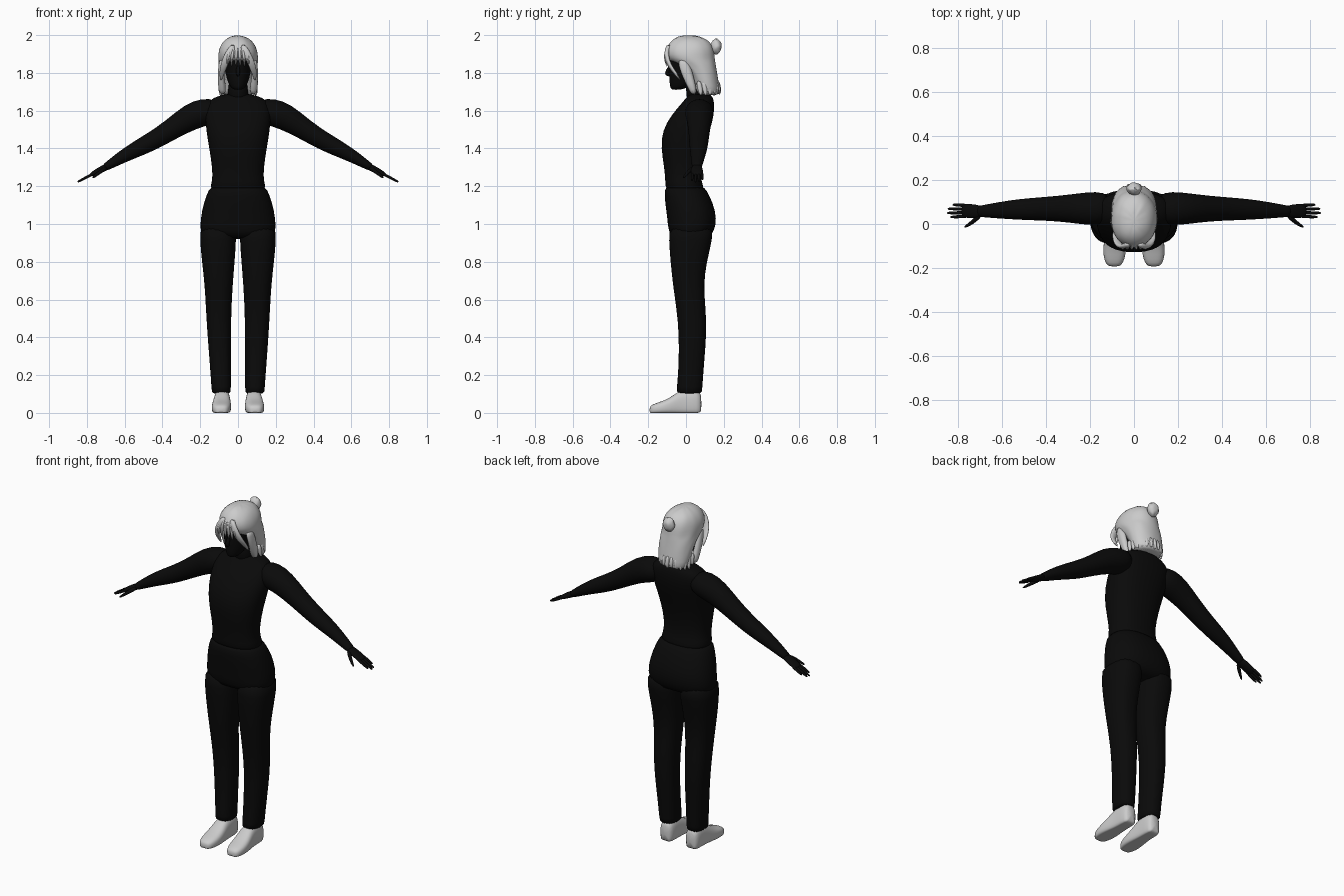
import bpy, bmesh, math, random
from mathutils import Vector

random.seed(4)
cube = bpy.data.objects.get("Cube")
if cube:
    bpy.data.objects.remove(cube, do_unlink=True)


def material(name, value):
    mat = bpy.data.materials.new(name)
    mat.use_nodes = True
    colour = (value, value, value, 1)
    mat.diffuse_color = colour
    bsdf = next(n for n in mat.node_tree.nodes if n.type == "BSDF_PRINCIPLED")
    bsdf.inputs["Base Color"].default_value = colour
    bsdf.inputs["Roughness"].default_value = 0.9
    return mat


BLACK = material("matte black", 0.003)
GREY = material("light grey", 0.6)


def loft(name, rings, mat, segments=20, power=1.0, floor=None, jitter=0.0, levels=1):
    """Skin closed rings, each given as centre, half-axis u and half-axis v."""
    bm = bmesh.new()
    loops = []
    for centre, u, v in rings:
        loop = []
        for i in range(segments):
            a = math.tau * i / segments
            c, s = math.cos(a), math.sin(a)
            p = centre + u * math.copysign(abs(c) ** power, c) + v * math.copysign(abs(s) ** power, s)
            p += Vector([random.uniform(-jitter, jitter) for _ in range(3)])
            if floor is not None:
                p.z = max(floor, p.z)
            loop.append(bm.verts.new(p))
        loops.append(loop)
    for low, high in zip(loops, loops[1:]):
        for i in range(segments):
            j = (i + 1) % segments
            bm.faces.new((low[i], low[j], high[j], high[i]))
    bm.faces.new(loops[0])
    bm.faces.new(loops[-1])
    bmesh.ops.recalc_face_normals(bm, faces=bm.faces)
    mesh = bpy.data.meshes.new(name)
    bm.to_mesh(mesh)
    bm.free()
    mesh.materials.append(mat)
    mesh.polygons.foreach_set("use_smooth", [True] * len(mesh.polygons))
    obj = bpy.data.objects.new(name, mesh)
    bpy.context.collection.objects.link(obj)
    if levels:
        sub = obj.modifiers.new("smooth", "SUBSURF")
        sub.levels = sub.render_levels = levels
    return obj


def upright(name, rows, mat, side=1, **options):
    """Loft level rings from rows of z, left x, right x, front y, back y."""
    rings = []
    for z, x0, x1, y0, y1 in rows:
        rings.append((Vector((side * (x0 + x1) / 2, (y0 + y1) / 2, z)),
                      Vector(((x1 - x0) / 2, 0, 0)), Vector((0, (y1 - y0) / 2, 0))))
    return loft(name, rings, mat, **options)


def centred(rows):
    return [(z, -w, w, y0, y1) for z, w, y0, y1 in rows]


def limb(name, rows, mat, side=1, **options):
    """Loft along a path from rows of x, y, z, width, thickness."""
    points = [Vector((side * r[0], r[1], r[2])) for r in rows]
    rings = []
    for i, p in enumerate(points):
        along = (points[min(i + 1, len(points) - 1)] - points[max(i - 1, 0)]).normalized()
        across = Vector((0, 1, 0)) if abs(along.y) < 0.8 else Vector((1, 0, 0))
        v = along.cross(across).normalized()
        u = v.cross(along)
        rings.append((p, u * rows[i][3], v * rows[i][4]))
    return loft(name, rings, mat, **options)


def ball(name, centre, radii, mat, jitter=0.0):
    x, y, z = centre
    rx, ry, rz = radii
    rows = []
    for k in range(9):
        t = math.pi * (0.03 + 0.94 * k / 8)
        w = math.sin(t)
        rows.append((z - rz * math.cos(t), x - rx * w, x + rx * w, y - ry * w, y + ry * w))
    return upright(name, rows, mat, jitter=jitter, segments=16)


# Torso and hips
upright("torso", centred([
    (1.17, .145, -.10, .09), (1.2, .148, -.112, .095), (1.25, .133, -.11, .075),
    (1.35, .145, -.125, .085), (1.45, .163, -.137, .112), (1.54, .175, -.105, .142),
    (1.61, .178, -.05, .152), (1.655, .16, -.01, .148), (1.68, .10, .01, .14),
    (1.69, .05, .03, .11)]), BLACK, power=.85)
upright("trouser_hips", centred([
    (1.2, .14, -.10, .09), (1.185, .156, -.117, .108), (1.11, .185, -.112, .145),
    (1.03, .2, -.1, .165), (.96, .204, -.095, .152), (.92, .18, -.07, .115)]), BLACK, power=.85)

# Neck, face and nose
upright("neck", centred([(1.64, .065, 0, .13), (1.71, .05, 0, .11), (1.8, .05, 0, .11)]), BLACK)
upright("head", centred([
    (1.71, .022, -.078, -.03), (1.725, .042, -.085, .02), (1.77, .062, -.09, .08),
    (1.83, .072, -.092, .11), (1.9, .075, -.09, .11), (1.96, .05, -.05, .08)]), BLACK)
limb("nose", [(0, -.08, 1.84, .008, .008), (0, -.099, 1.81, .012, .012),
              (0, -.103, 1.79, .014, .011), (0, -.08, 1.783, .01, .006)], BLACK, segments=10)

for side, word in ((1, "left"), (-1, "right")):
    # Trouser legs
    upright(word + "_trouser_leg", [
        (1.0, .01, .2, -.09, .15), (.92, .008, .204, -.092, .14), (.8, .018, .192, -.083, .112),
        (.68, .028, .178, -.07, .093), (.55, .034, .17, -.05, .105), (.42, .037, .163, -.037, .11),
        (.25, .037, .15, -.04, .095), (.12, .037, .14, -.05, .086), (.1, .037, .14, -.05, .086)],
        BLACK, side, power=.85, jitter=.0015)

    # Shoes, with flat soles
    rings = []
    for y, x, w, h in ((-.194, .09, .022, .03), (-.18, .09, .04, .044), (-.14, .089, .052, .058),
                       (-.09, .087, .052, .076), (-.045, .085, .046, .112), (.0, .084, .042, .13),
                       (.06, .084, .042, .125), (.083, .084, .03, .1)):
        rings.append((Vector((side * x, y, h * .42)), Vector((w, 0, 0)), Vector((0, 0, h * .58))))
    loft(word + "_shoe", rings, GREY, power=.75, floor=0.0)

    # Arms
    limb(word + "_arm", [
        (.1, .075, 1.61, .06, .05), (.17, .07, 1.595, .08, .076), (.25, .07, 1.57, .07, .072),
        (.35, .07, 1.502, .058, .056), (.45, .068, 1.44, .052, .05), (.53, .066, 1.4, .047, .044),
        (.62, .062, 1.352, .037, .033), (.69, .058, 1.307, .027, .022), (.71, .058, 1.297, .025, .018)],
        BLACK, side)

    # Hands
    limb(word + "_palm", [
        (.68, .058, 1.31, .022, .018), (.72, .057, 1.291, .033, .018),
        (.76, .06, 1.27, .033, .014), (.785, .06, 1.257, .028, .009)], BLACK, side, segments=14)
    for k, (name, reach) in enumerate((("index", .835), ("middle", .85), ("ring", .847), ("little", .825))):
        y = .035 + k * .0165
        drop = lambda x: 1.295 - (x - .71) * .52
        limb(word + "_" + name + "_finger",
             [(x, y + (x - .76) * (k - 1.5) * .03, drop(x), r, r)
              for x, r in ((.75, .008), (.79, .0085), (reach - .01, .007), (reach, .004))],
             BLACK, side, segments=8)
    limb(word + "_thumb", [(.695, .045, 1.3, .012, .013), (.725, .015, 1.28, .011, .011),
                           (.755, -.006, 1.255, .008, .008), (.772, -.015, 1.243, .004, .004)],
         BLACK, side, segments=8)

    # Side locks framing the face
    limb(word + "_fringe_lock", [(.02, -.09, 1.95, .012, .016), (.05, -.107, 1.9, .014, .022),
                                 (.075, -.09, 1.84, .012, .02), (.088, -.05, 1.79, .008, .014),
                                 (.09, -.03, 1.76, .003, .004)], GREY, side, segments=10, jitter=.002)
    limb(word + "_side_lock", [(.08, -.02, 1.88, .03, .02), (.092, .0, 1.81, .03, .016),
                               (.085, .025, 1.74, .025, .022), (.08, .045, 1.685, .018, .02)],
         GREY, side, segments=12, jitter=.003)

# Hair cap, falling to the nape
upright("hair", centred([
    (1.68, .082, .06, .172), (1.7, .092, .05, .18), (1.76, .098, .03, .172),
    (1.82, .102, -.01, .162), (1.855, .104, -.07, .157), (1.875, .106, -.105, .153),
    (1.92, .104, -.112, .15), (1.96, .085, -.09, .132), (1.985, .056, -.058, .1),
    (1.999, .018, -.02, .05)]), GREY, segments=28, jitter=.003, power=.95)

# Bun
ball("hair_bun", (0, .16, 1.94), (.036, .03, .042), GREY, jitter=.004)

# Fringe strands over the forehead
for k in range(6):
    x = -.055 + k * .022
    end = 1.835 + random.uniform(-.012, .012)
    limb("fringe_strand", [(x * .6, -.085, 1.95, .01, .008), (x * .9, -.105, 1.905, .014, .009),
                           (x, -.106, 1.87, .012, .007), (x * 1.05, -.1, end, .003, .003)],
         GREY, segments=8)

# Ragged hair ends around the nape
for k in range(13):
    a = math.pi * k / 12
    x, y = .088 * math.cos(a), .075 + .098 * math.sin(a)
    tip = 1.677 + random.uniform(-.004, .016)
    limb("nape_lock", [(x, y - .01, 1.76, .014, .012), (x * 1.03, y, 1.715, .017, .014),
                       (x * 1.1, y + .005, tip, .006, .006)], GREY, segments=8)
